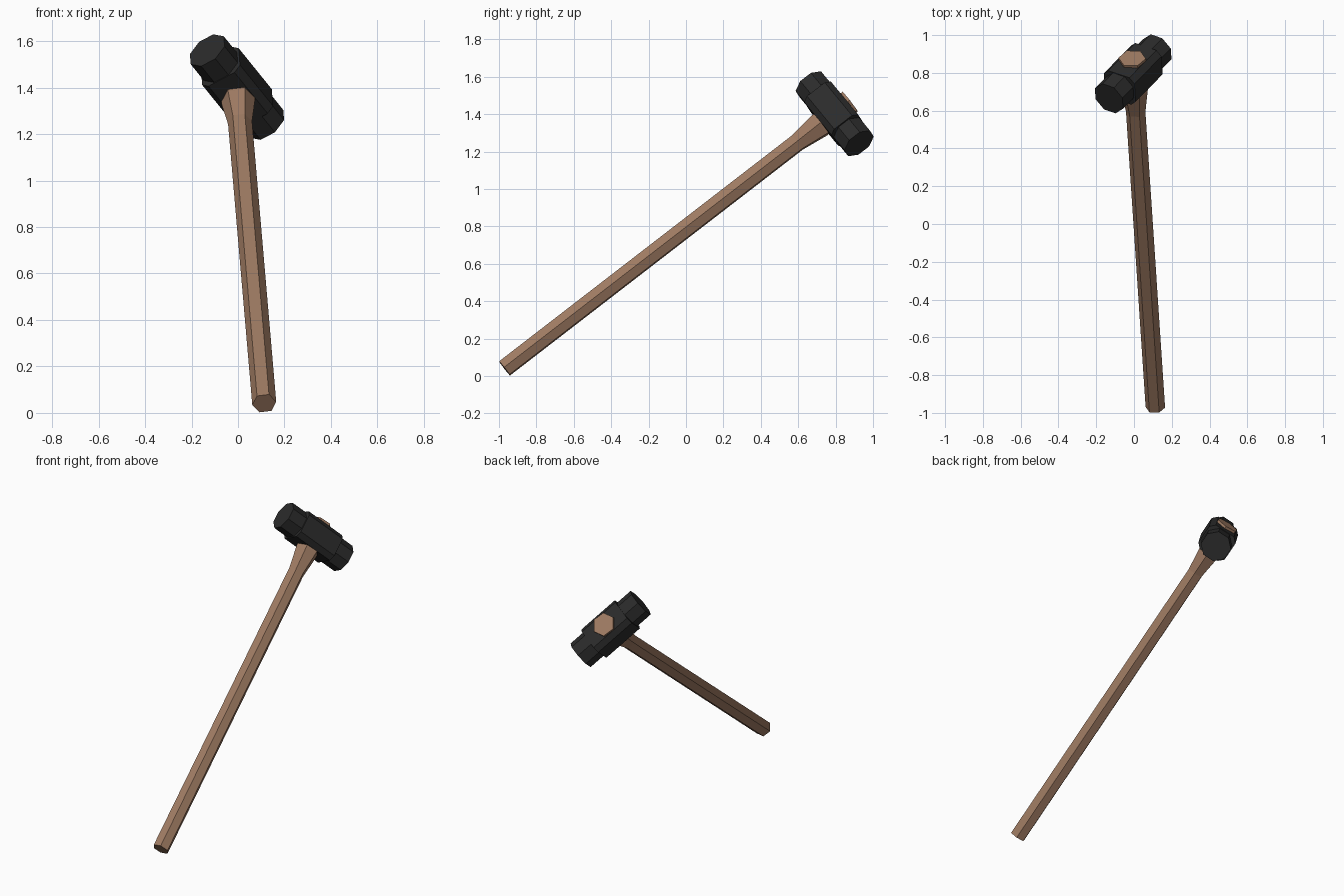
import bpy, bmesh, math
from mathutils import Vector

if "Cube" in bpy.data.objects:
    bpy.data.objects.remove(bpy.data.objects["Cube"])

# Frame of the leaning hammer: d along the handle, h along the head, w across it
BASE = Vector((0.113, -0.97, 0.041))
d = Vector((-0.123, 1.85, 1.427)).normalized()
e1 = (Vector((1, 0, 0)) - d * d.x).normalized()
e2 = e1.cross(d)
roll = math.radians(-58)
h = e1 * math.cos(roll) + e2 * math.sin(roll)
w = d.cross(h)
CENTRE = BASE + d * 2.232


def material(name, rgb):
    m = bpy.data.materials.new(name)
    m.diffuse_color = (*rgb, 1)
    m.use_nodes = True
    m.node_tree.nodes["Principled BSDF"].inputs["Base Color"].default_value = m.diffuse_color
    return m


def loft(name, rings, mat):
    """Skin a list of equal-sized rings and cap both ends."""
    bm = bmesh.new()
    loops = [[bm.verts.new(p) for p in ring] for ring in rings]
    n = len(loops[0])
    for a, b in zip(loops, loops[1:]):
        for i in range(n):
            j = (i + 1) % n
            bm.faces.new((a[i], a[j], b[j], b[i]))
    bm.faces.new(loops[0][::-1])
    bm.faces.new(loops[-1])
    bmesh.ops.recalc_face_normals(bm, faces=bm.faces)
    me = bpy.data.meshes.new(name)
    bm.to_mesh(me)
    bm.free()
    me.materials.append(mat)
    ob = bpy.data.objects.new(name, me)
    bpy.context.collection.objects.link(ob)
    return ob


def hexagon(t, r):
    angles = [math.radians(7 + 60 * i) for i in range(6)]
    return [BASE + d * t + (e1 * math.cos(a) + e2 * math.sin(a)) * r for a in angles]


def chamfered(s, a, b, c):
    """Rectangle of half sizes a (along d) and b (along w) with corners cut by c."""
    pts = [(a, b - c), (a - c, b), (c - a, b), (-a, b - c),
           (-a, c - b), (c - a, -b), (a - c, -b), (a, c - b)]
    return [CENTRE + h * s + d * u + w * v for u, v in pts]


wood = material("brown wood", (0.35, 0.2, 0.125))
iron = material("black iron", (0.024, 0.024, 0.024))

# Six-sided handle flaring into the head and showing through its top
loft("handle", [hexagon(0, 0.052), hexagon(1.98, 0.052),
                hexagon(2.13, 0.073), hexagon(2.337, 0.073)], wood)

# Head: thicker centre block and two octagonal striking ends
loft("head_block", [chamfered(s, 0.09, 0.096, 0.03) for s in (-0.135, 0.135)], iron)
for side, name in ((-1, "upper_striking_end"), (1, "lower_striking_end")):
    loft(name, [chamfered(side * 0.12, 0.086, 0.086, 0.05),
                chamfered(side * 0.242, 0.086, 0.086, 0.05)], iron)
